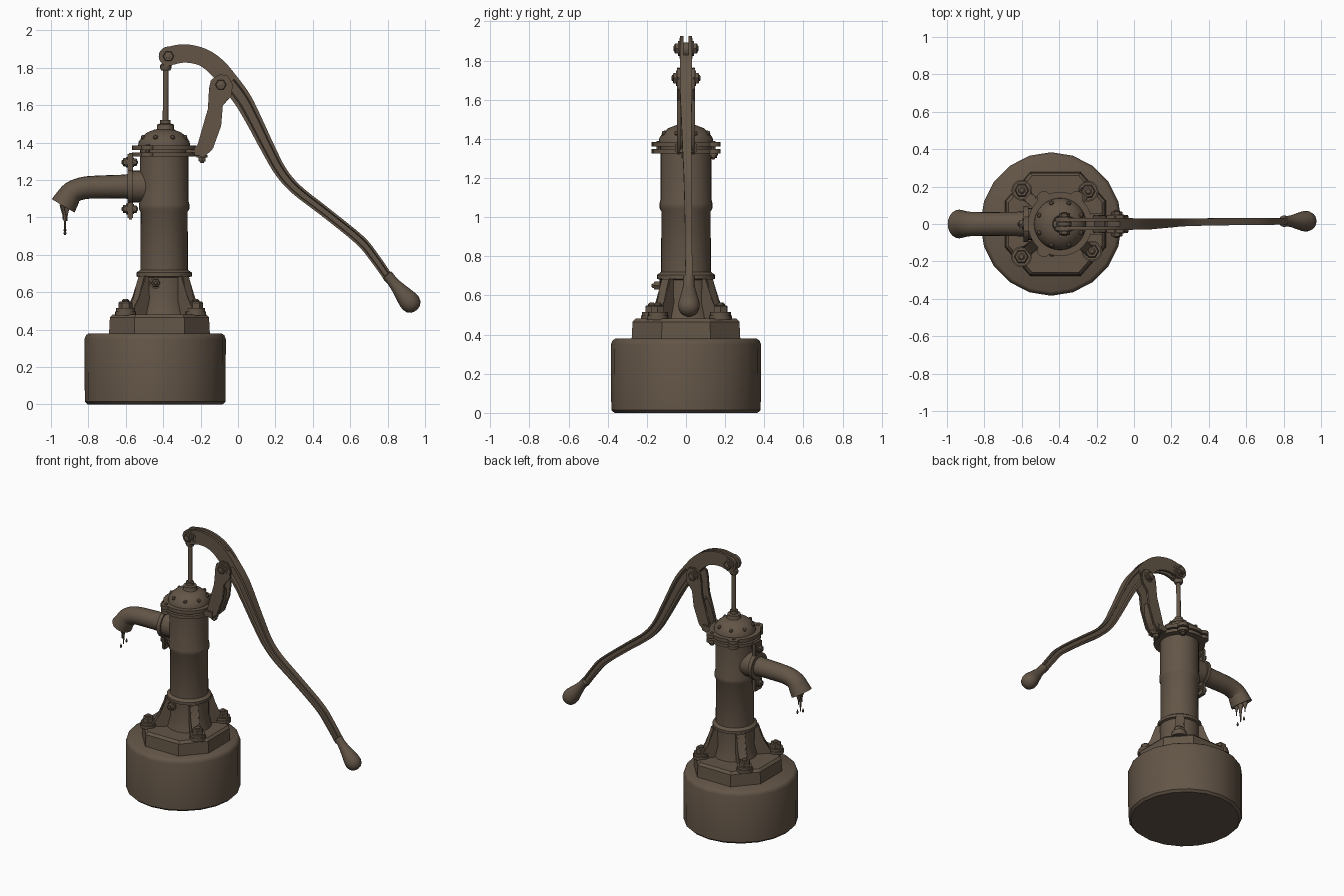
import bpy, bmesh, math
from mathutils import Vector

if "Cube" in bpy.data.objects:
    bpy.data.objects.remove(bpy.data.objects["Cube"])

iron = bpy.data.materials.new("weathered brown")
iron.diffuse_color = (0.125, 0.091, 0.063, 1)
iron.use_nodes = True
iron.node_tree.nodes["Principled BSDF"].inputs["Base Color"].default_value = iron.diffuse_color
CX = -0.395  # pump axis


def finish(name, bm, angle=35):
    bmesh.ops.recalc_face_normals(bm, faces=bm.faces)
    me = bpy.data.meshes.new(name)
    bm.to_mesh(me)
    bm.free()
    me.materials.append(iron)
    me.shade_smooth()
    me.set_sharp_from_angle(angle=math.radians(angle))
    ob = bpy.data.objects.new(name, me)
    bpy.context.collection.objects.link(ob)
    return ob


def skin(bm, rings, caps=True):
    """Join equal rings of points with quads."""
    vs = [[bm.verts.new(p) for p in r] for r in rings]
    n = len(vs[0])
    for a, b in zip(vs, vs[1:]):
        for i in range(n):
            bm.faces.new((a[i], a[(i + 1) % n], b[(i + 1) % n], b[i]))
    if caps:
        bm.faces.new(vs[0])
        return bm.faces.new(vs[-1])


def turned(name, profile, start, axis=(0, 0, 1), n=24, angle=35):
    """Lathe (radius, height) profile around an axis through start."""
    q = Vector((0, 0, 1)).rotation_difference(Vector(axis))
    bm = bmesh.new()
    skin(bm, [[Vector(start) + q @ Vector((r * math.cos(a), r * math.sin(a), h))
               for a in (2 * math.pi * i / n for i in range(n))] for r, h in profile])
    return finish(name, bm, angle)


def rod(name, p0, p1, r, n=16, r2=None):
    d = Vector(p1) - Vector(p0)
    return turned(name, [(r, 0), (r if r2 is None else r2, d.length)], p0, d.normalized(), n)


def plate(name, pts, half, centre=(0, 0, 0), rot=0, bevel=0.006):
    """Outline in the x-z plane, thickened along y, turned about z."""
    bm = bmesh.new()
    skin(bm, [[(x, y, z) for x, z in pts] for y in (-half, half)])
    bmesh.ops.bevel(bm, geom=bm.edges[:], offset=bevel, segments=2, affect='EDGES')
    ob = finish(name, bm)
    ob.location = centre
    ob.rotation_euler.z = rot
    return ob


def box(name, x0, x1, hy, z0, z1):
    return plate(name, [(x0, z0), (x1, z0), (x1, z1), (x0, z1)], hy)


def sweep(name, keys, section, steps=4, hollow=False, angle=35):
    """Sweep a section along keys of (x, z, width, thickness, y)."""
    k = [Vector(p) for p in keys]
    k = [2 * k[0] - k[1]] + k + [2 * k[-1] - k[-2]]
    pts = []
    for i in range(1, len(k) - 2):
        for s in range(steps):
            t = s / steps
            a, b, c, d = k[i - 1:i + 3]
            pts.append(0.5 * (2 * b + (c - a) * t + (2 * a - 5 * b + 4 * c - d) * t * t
                              + (3 * b - a - 3 * c + d) * t ** 3))
    pts.append(k[-2])
    rings = []
    for i, p in enumerate(pts):
        a, b = pts[max(i - 1, 0)], pts[min(i + 1, len(pts) - 1)]
        d = Vector((b[0] - a[0], b[1] - a[1])).normalized()
        rings.append([(p[0] - d.y * u * p[2], p[4] + v * p[3], p[1] + d.x * u * p[2])
                      for u, v in section])
    bm = bmesh.new()
    end = skin(bm, rings)
    if hollow:
        bm.normal_update()
        bmesh.ops.inset_region(bm, faces=[end], thickness=0.012)
        new = bmesh.ops.extrude_discrete_faces(bm, faces=[end])['faces'][0]
        bmesh.ops.translate(bm, verts=new.verts, vec=Vector((d.x, 0, d.y)) * -0.05)
    return finish(name, bm, angle)


def bolt(name, p, axis, r, h):
    """Round washer, hex nut and a domed stud."""
    a = Vector(axis)
    p = Vector(p)
    rod(name + "_washer", p, p + a * h * 0.3, r * 1.3, 16)
    turned(name + "_nut", [(r, 0), (r, h * 0.5), (r * 0.85, h * 0.6)], p + a * h * 0.2, a, 6, 20)
    turned(name + "_stud", [(r * 0.5, 0), (r * 0.5, h * 0.4), (r * 0.3, h * 0.5)],
           p + a * h * 0.5, a, 12)


circle = [(math.cos(i * math.pi / 10), math.sin(i * math.pi / 10)) for i in range(20)]

# Concrete base and chamfered plinth
base = turned("concrete_base", [(0.36, 0), (0.376, 0.015), (0.378, 0.35), (0.37, 0.37), (0.355, 0.38)],
              (-0.443, 0, 0), n=20)
base.scale.y = 1.015
bm = bmesh.new()
octagon = [(1, .45), (.5, 1), (-.5, 1), (-1, .45), (-1, -.45), (-.5, -1), (.5, -1), (1, -.45)]
skin(bm, [[(-0.42 + x * (0.27 - i), y * (0.278 - i), z) for x, y in octagon]
          for z, i in ((0.37, 0), (0.465, 0.005), (0.482, 0.02))])
finish("plinth", bm, 25)

# Column with its collars
turned("column", [(0.15, 0.48), (0.13, 0.56), (0.132, 0.68), (0.148, 0.685), (0.148, 0.705),
                  (0.127, 0.72), (0.126, 1.03), (0.135, 1.045), (0.135, 1.07), (0.13, 1.09),
                  (0.13, 1.335)], (CX, 0, 0), n=32)

# Anchor bolts, feet and pedestal ribs
for i, (x, y) in enumerate([(-0.6, 0.18), (-0.245, 0.175), (-0.225, -0.145), (-0.602, -0.175)]):
    ang = math.atan2(y, x - CX - 0.01)
    rod(f"foot_{i}", (x, y, 0.475), (x, y, 0.498), 0.055, 20)
    bolt(f"anchor_bolt_{i}", (x, y, 0.495), (0, 0, 1), 0.038, 0.068)
    plate(f"pedestal_rib_{i}", [(0.08, 0.475), (0.25, 0.475), (0.235, 0.505), (0.19, 0.57),
                               (0.155, 0.69), (0.08, 0.69)], 0.03, (CX, 0, 0), ang)
bolt("drain_plug", (-0.44, -0.12, 0.65), (0, -1, 0), 0.024, 0.055)

# Paired flanges with ears, gap between them
for nm, z0, z1 in (("lower_flange", 1.325, 1.348), ("upper_flange", 1.36, 1.385)):
    rod(nm, (CX, 0, z0), (CX, 0, z1), 0.172, 32)
    for j, deg in enumerate((58, 122, 238)):
        a = math.radians(deg)
        x, y = CX + 0.165 * math.cos(a), 0.165 * math.sin(a)
        if j == 0 and nm == "lower_flange":
            bolt("flange_underbolt", (x, y, z0), (0, 0, -1), 0.018, 0.03)
        rod(f"{nm}_ear_{j}", (x, y, z0), (x, y, z1), 0.036, 16)
        if nm == "lower_flange":
            rod(f"flange_stud_{j}", (x, y, z0), (x, y, 1.39), 0.012, 10)
rod("flange_gasket", (CX, 0, 1.34), (CX, 0, 1.37), 0.13, 24)

# Domed cap, rivets, gland and piston rod
turned("cap_dome", [(0.14, 1.38), (0.136, 1.405), (0.118, 1.432), (0.09, 1.455), (0.05, 1.47)],
       (CX, 0, 0), n=32)
for i in range(8):
    a = math.pi * (i + 0.5) / 4
    d = Vector((math.cos(a), math.sin(a), 0.9)).normalized()
    p = Vector((CX + 0.116 * math.cos(a), 0.116 * math.sin(a), 1.425))
    turned(f"cap_rivet_{i}", [(0.014, 0), (0.012, 0.012), (0.005, 0.018)], p, d, 10)
turned("gland", [(0.055, 1.46), (0.045, 1.475), (0.045, 1.497), (0.028, 1.502), (0.028, 1.522)],
       (-0.388, 0, 0), n=16)
rod("piston_rod", (-0.388, 0, 1.5), (-0.385, 0, 1.82), 0.015, 12)
turned("rod_collar", [(0.024, 0), (0.03, 0.012), (0.03, 0.03), (0.018, 0.04)], (-0.386, 0, 1.785), n=12)
rod("rod_eye", (-0.372, -0.012, 1.855), (-0.372, 0.012, 1.855), 0.038, 16)

# Handle: split arch of two cheeks, then a ribbed I-section lever
square = [(-.5, -.5), (.5, -.5), (.5, .5), (-.5, .5)]
arch = [(-.372, 1.862, .1), (-.285, 1.877, .098), (-.187, 1.856, .095), (-.11, 1.80, .1), (-.043, 1.72, .1)]
for s in (-1, 1):
    sweep(f"handle_cheek_{s}", [(x, z, w, .018, s * .022) for x, z, w in arch], square)
    rod(f"handle_end_{s}", (-.372, s * .013, 1.862), (-.372, s * .034, 1.862), .052, 20)
    bolt(f"rod_pin_{s}", (-.372, s * .03, 1.862), (0, s, 0), .03, .035)
    bolt(f"pivot_pin_{s}", (-.092, s * .042, 1.71), (0, s, 0), .03, .032)
ibeam = [(-.5, -1), (-.3, -1), (-.22, -.45), (.22, -.45), (.3, -1), (.5, -1),
         (.5, 1), (.3, 1), (.22, .45), (-.22, .45), (-.3, 1), (-.5, 1)]
lever = [(-.11, 1.80, .09, .028, 0), (-.043, 1.72, .1, .03, 0), (.027, 1.627, .095, .03, 0),
         (.09, 1.51, .085, .027, .002), (.16, 1.37, .075, .024, .005), (.23, 1.243, .066, .021, .008),
         (.315, 1.147, .06, .02, .01), (.465, 1.03, .056, .019, .012), (.65, .88, .056, .018, .013),
         (.73, .784, .054, .018, .014), (.81, .67, .05, .018, .015)]
sweep("handle_lever", lever, ibeam)
grip = Vector((.155, 0, -.185)).normalized()
turned("handle_grip", [(.022, 0), (.03, .004), (.03, .02), (.028, .04), (.033, .08), (.044, .13), (.054, .175),
                       (.055, .2), (.047, .225), (.03, .242), (.01, .248)], (.795, .015, .695), grip, 20)

# Fulcrum link: forked plates joined at the foot
link = [(-.225, 1.36), (-.205, 1.325), (-.185, 1.32), (-.135, 1.365), (-.09, 1.49), (-.085, 1.6),
        (-.035, 1.65), (-.028, 1.71), (-.055, 1.76), (-.1, 1.765), (-.145, 1.735),
        (-.155, 1.69), (-.157, 1.58), (-.19, 1.48), (-.21, 1.41)]
for s in (-1, 1):
    plate(f"fulcrum_link_{s}", link, .009, (0, s * .038, 0), bevel=.004)
plate("link_web", [(-.215, 1.365), (-.18, 1.335), (-.145, 1.37), (-.115, 1.45), (-.11, 1.54),
                   (-.155, 1.54), (-.19, 1.46)], .032)
box("link_bracket", -.32, -.165, .055, 1.33, 1.38)
bolt("link_bolt", (-.192, 0, 1.335), (0, 0, -1), .022, .045)

# Spout with neck, bolted flange and hollow mouth
rod("spout_neck", (-.44, 0, 1.165), (-.57, 0, 1.165), .085, 24)
rod("spout_flange", (-.565, 0, 1.165), (-.592, 0, 1.165), .095, 24)
box("spout_flange_lugs", -.59, -.562, .04, .99, 1.345)
for i, z in enumerate((1.045, 1.295)):
    bolt(f"spout_bolt_{i}", (-.588, 0, z), (-1, 0, 0), .022, .035)
    bolt(f"spout_nut_{i}", (-.565, 0, z), (1, 0, 0), .02, .03)
sweep("spout", [(-.575, 1.165, .07, .072, 0), (-.61, 1.165, .064, .066, 0), (-.72, 1.163, .062, .064, 0),
                (-.82, 1.158, .06, .064, 0), (-.885, 1.135, .06, .066, 0), (-.915, 1.095, .066, .072, 0),
                (-.935, 1.062, .071, .077, 0)], circle, hollow=True)

# Dripping water at the mouth
for i, (x, y, z, r) in enumerate([(-.925, 0, .925, .022), (-.935, .035, .99, .016), (-.915, -.03, .98, .016)]):
    turned(f"drip_{i}", [(r * 1.3, 0), (r * .6, .04), (r * .25, (1.07 - z) * .7), (r * .2, 1.07 - z)],
           (x, y, 1.07), (0, 0, -1), 10)
for i, (y, z) in enumerate([(.035, .95), (-.03, .935)]):
    turned(f"droplet_{i}", [(.002, 0), (.006, .012), (.008, .02), (.004, .028)],
           (-.925, y, z), (0, 0, -1), 8)
